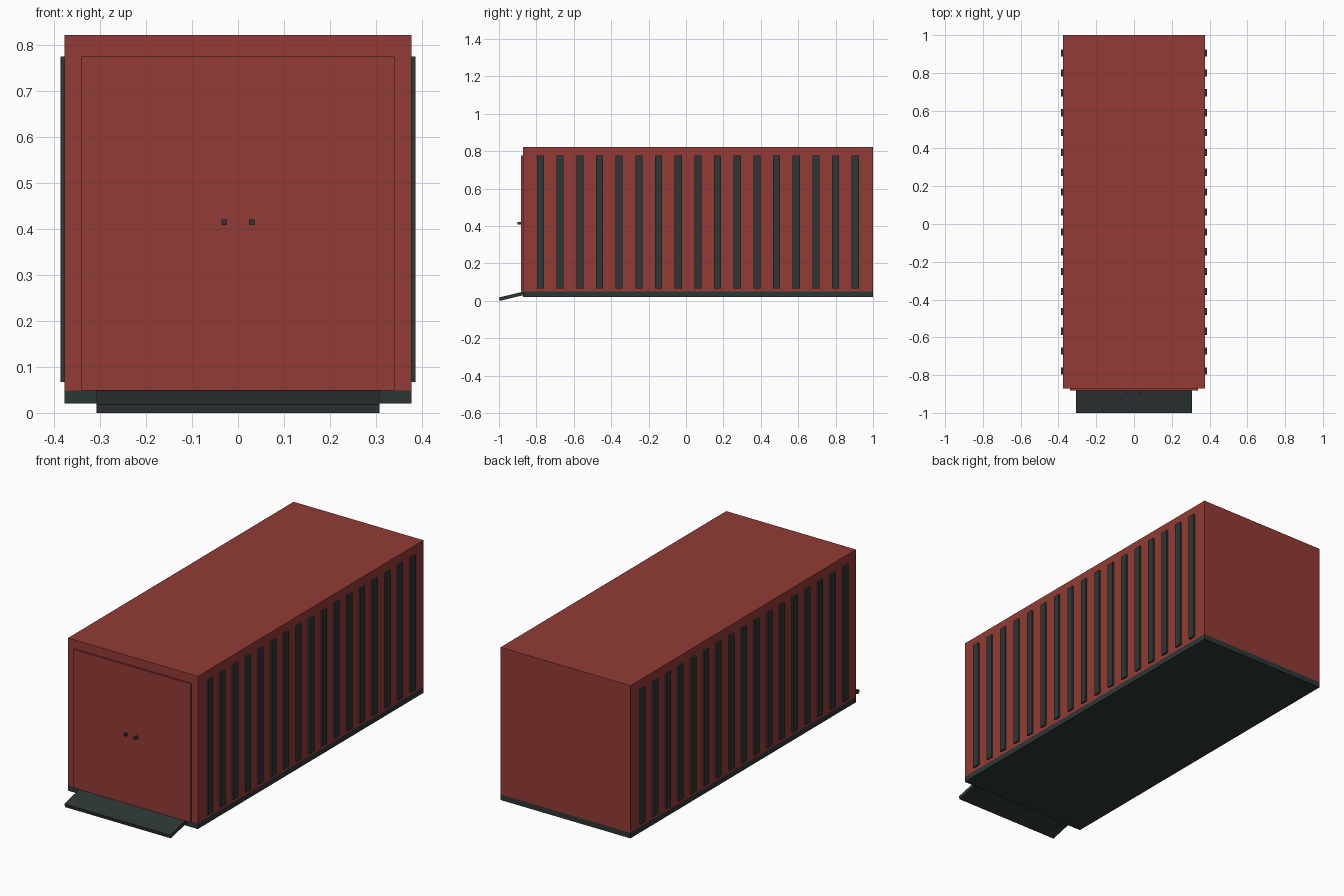
import bpy
import math

default = bpy.data.objects.get("Cube")
if default:
    bpy.data.objects.remove(default, do_unlink=True)


def make_material(name, rgb):
    mat = bpy.data.materials.new(name)
    mat.use_nodes = True
    mat.diffuse_color = (*rgb, 1)
    mat.node_tree.nodes["Principled BSDF"].inputs["Base Color"].default_value = (*rgb, 1)
    return mat


RED = make_material("container red", (0.29, 0.044, 0.035))
DARK = make_material("dark steel", (0.027, 0.038, 0.037))


def box(name, low, high, mat):
    """Box between two corners, with its scale applied."""
    centre = [(a + b) / 2 for a, b in zip(low, high)]
    size = [b - a for a, b in zip(low, high)]
    bpy.ops.mesh.primitive_cube_add(size=1, location=centre)
    obj = bpy.context.object
    obj.name = name
    obj.scale = size
    bpy.ops.object.transform_apply(location=False, rotation=False, scale=True)
    obj.data.materials.append(mat)
    return obj


HALF_W = 0.377
FRONT, BACK = -0.872, 1.0
FLOOR_TOP = 0.049

# Shell and floor
box("floor", (-HALF_W, FRONT, 0.02), (HALF_W, BACK, FLOOR_TOP), DARK)
box("container_body", (-HALF_W, FRONT, FLOOR_TOP), (HALF_W, BACK, 0.822), RED)

# Door panel with two small handles
box("door", (-0.34, FRONT - 0.009, FLOOR_TOP), (0.34, FRONT, 0.776), RED)
for side, label in ((-1, "right"), (1, "left")):
    x = side * 0.03
    box(f"{label}_door_handle", (x - 0.006, -0.9, 0.409), (x + 0.006, -0.88, 0.421), DARK)

# Vertical ribs along both sides
RIBS = 17
for side, label in ((-1, "right"), (1, "left")):
    inner, outer = sorted((side * (HALF_W - 0.01), side * 0.386))
    for i in range(RIBS):
        y = -0.778 + i * 1.683 / (RIBS - 1)
        box(f"{label}_rib_{i + 1}", (inner, y - 0.019, 0.067), (outer, y + 0.019, 0.776), DARK)

# Loading ramp sloping down from the door sill
profile = [(FRONT, 0.049), (-1.0, 0.018), (-0.996, 0.0), (FRONT, 0.03)]
verts = [(x, y, z) for x in (-0.308, 0.308) for y, z in profile]
n = len(profile)
faces = [tuple(range(n)), tuple(reversed(range(n, 2 * n)))]
faces += [(i, i + n, (i + 1) % n + n, (i + 1) % n) for i in range(n)]
mesh = bpy.data.meshes.new("ramp")
mesh.from_pydata(verts, [], faces)
mesh.materials.append(DARK)
ramp = bpy.data.objects.new("ramp", mesh)
bpy.context.collection.objects.link(ramp)
bpy.context.view_layer.objects.active = ramp
bpy.ops.object.select_all(action="DESELECT")
ramp.select_set(True)
bpy.ops.object.mode_set(mode="EDIT")
bpy.ops.mesh.select_all(action="SELECT")
bpy.ops.mesh.normals_make_consistent(inside=False)
bpy.ops.object.mode_set(mode="OBJECT")
